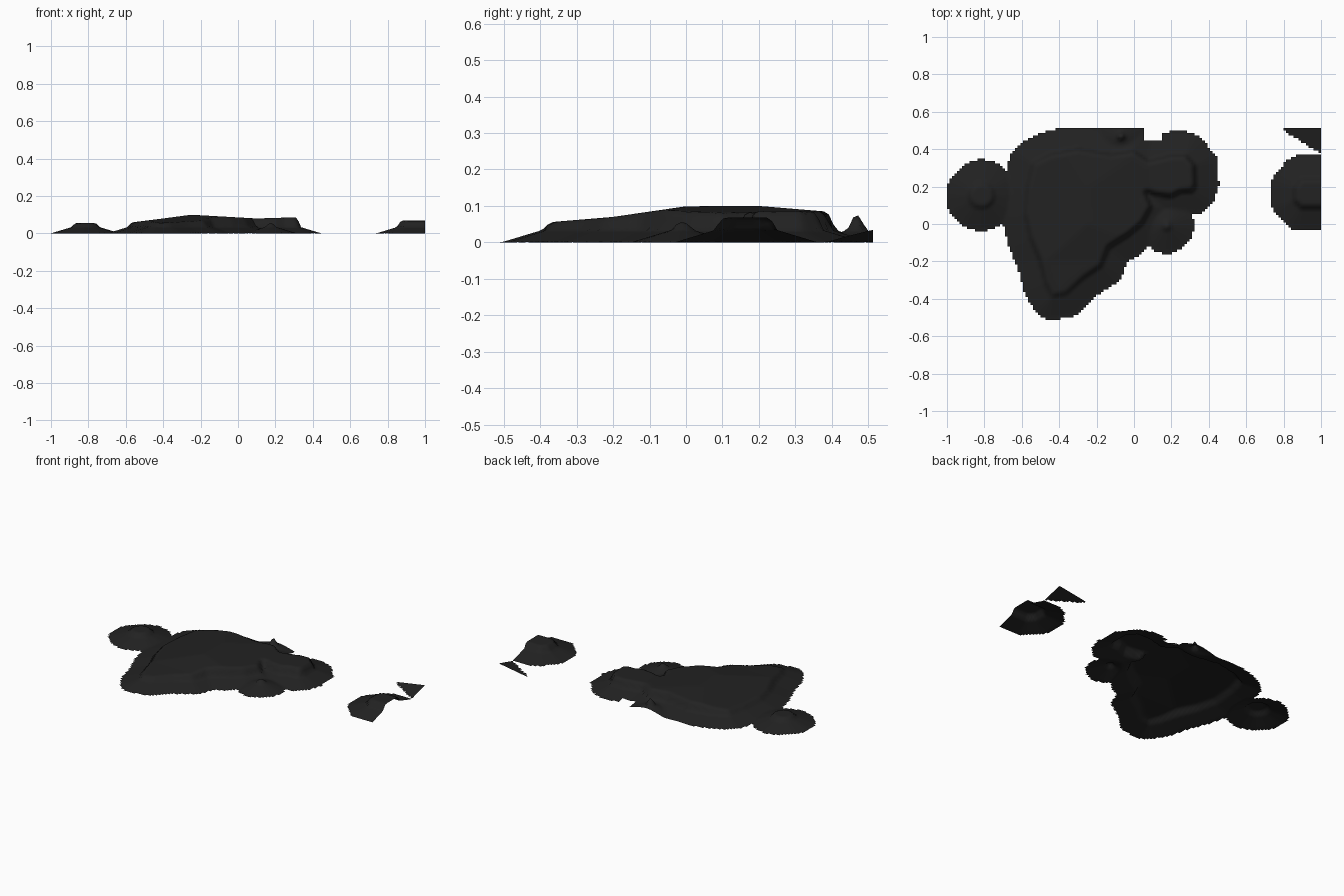
import bpy, bmesh, math
from mathutils import Vector
from mathutils.geometry import intersect_point_line

cube = bpy.data.objects.get("Cube")
if cube:
    bpy.data.objects.remove(cube, do_unlink=True)

STEP = 0.0135      # terrain cell size
SHORE = 0.112      # width of the sloping beach
BEACH = 0.034      # height where the beach meets the cliff
BACK = 0.513

rock = bpy.data.materials.new("dark rock")
rock.diffuse_color = (0.016, 0.016, 0.016, 1)
rock.use_nodes = True
bsdf = rock.node_tree.nodes["Principled BSDF"]
bsdf.inputs["Base Color"].default_value = rock.diffuse_color
bsdf.inputs["Roughness"].default_value = 0.9


def circle(x, y, r):
    turns = [math.tau * i / 12 for i in range(12)]
    return [(x + r * math.cos(a), y + r * math.sin(a)) for a in turns]


def signed_distance(p, outline):
    """Distance to a closed outline, negative inside it."""
    best, inside = 9.0, False
    for i, a in enumerate(outline):
        b = outline[i - 1]
        near, t = intersect_point_line(p, Vector(a), Vector(b))
        near = Vector(a).lerp(Vector(b), min(max(t, 0), 1))
        best = min(best, (p - near).length)
        if (a[1] > p.y) != (b[1] > p.y):
            if p.x < a[0] + (p.y - a[1]) * (b[0] - a[0]) / (b[1] - a[1]):
                inside = not inside
    return -best if inside else best


def ramp(v, stops):
    if v <= stops[0][0]:
        return stops[0][1]
    for (a, za), (b, zb) in zip(stops, stops[1:]):
        if v <= b:
            return za + (zb - za) * (v - a) / (b - a)
    return stops[-1][1]


def main_height(p):
    across = ramp(p.x, [(-0.6, 0.055), (-0.4, 0.08), (-0.25, 0.1),
                        (0.1, 0.08), (0.3, 0.086)])
    along = ramp(p.y, [(-0.38, 0.055), (-0.2, 0.07), (0, 0.099),
                       (0.2, 0.1), (0.38, 0.085)])
    return min(across, along)


def flat(z):
    return lambda p: z


def height(p, plateaus):
    z = 0
    for outline, top, cliff in plateaus:
        d = signed_distance(p, outline)
        if d >= 0:
            z = max(z, BEACH * (1 - d / SHORE))
        else:
            t = min(-d / cliff, 1)
            z = max(z, BEACH + (top(p) - BEACH) * t * (2 - t))
    return z


def island(name, x0, x1, y0, y1, plateaus, notch=None):
    """Open terrain sheet trimmed to stepped cells along the waterline."""
    nx, ny = round((x1 - x0) / STEP), round((y1 - y0) / STEP)
    bm = bmesh.new()
    rows = []
    for j in range(ny + 1):
        row = []
        for i in range(nx + 1):
            p = Vector((x0 + (x1 - x0) * i / nx, y0 + (y1 - y0) * j / ny))
            row.append(bm.verts.new((p.x, p.y, height(p, plateaus))))
        rows.append(row)
    for low, high in zip(rows, rows[1:]):
        for i in range(nx):
            cell = (low[i], low[i + 1], high[i + 1], high[i])
            mid = sum((v.co for v in cell), Vector()) / 4
            in_notch = notch and notch[0] < mid.x < notch[1] and mid.y > notch[2]
            if sum(v.co.z > 0 for v in cell) > 1 and not in_notch:
                bm.faces.new(cell).smooth = True
    loose = [v for v in bm.verts if not v.link_faces]
    bmesh.ops.delete(bm, geom=loose, context='VERTS')
    mesh = bpy.data.meshes.new(name)
    bm.to_mesh(mesh)
    bm.free()
    mesh.materials.append(rock)
    bpy.context.collection.objects.link(bpy.data.objects.new(name, mesh))


# Cliff-top outline of the large island
plateau = [(-0.59, 0.05), (-0.56, -0.08), (-0.51, -0.2), (-0.48, -0.32),
           (-0.44, -0.395), (-0.36, -0.38), (-0.26, -0.29), (-0.17, -0.23),
           (-0.13, -0.13), (-0.02, -0.06), (0.05, 0.0), (0.1, 0.09),
           (0.07, 0.165), (0.12, 0.15), (0.2, 0.14), (0.25, 0.165),
           (0.32, 0.17), (0.335, 0.21), (0.33, 0.32), (0.28, 0.375),
           (0.2, 0.375), (0.08, 0.345), (0.0, 0.4), (-0.12, 0.38),
           (-0.3, 0.41), (-0.45, 0.38), (-0.55, 0.33), (-0.58, 0.2)]

# Large island with its western islet, southern knoll and northern spike
island("main_island", -1, 0.5, -BACK, BACK, [
    (plateau, main_height, 0.03),
    (circle(-0.815, 0.153, 0.075), flat(0.055), 0.025),
    (circle(0.175, -0.01, 0.03), flat(0.056), 0.03),
    (circle(-0.07, 0.468, 0.025), flat(0.076), 0.025),
], notch=(0.05, 0.15, 0.44))

# Eastern islet, cut off straight at the map edge
east_top = [(0.85, 0.12), (0.85, 0.2), (0.89, 0.25), (1.1, 0.25),
            (1.1, 0.08), (0.89, 0.08)]
island("east_islet", 0.72, 1, -0.06, 0.385, [(east_top, flat(0.068), 0.03)])

# Shore of a further islet in the map corner
corner_top = [(0.87, 0.59), (1.03, 0.49), (1.1, 0.6)]
island("corner_islet", 0.76, 1, 0.365, BACK, [(corner_top, flat(0.035), 0.03)])
